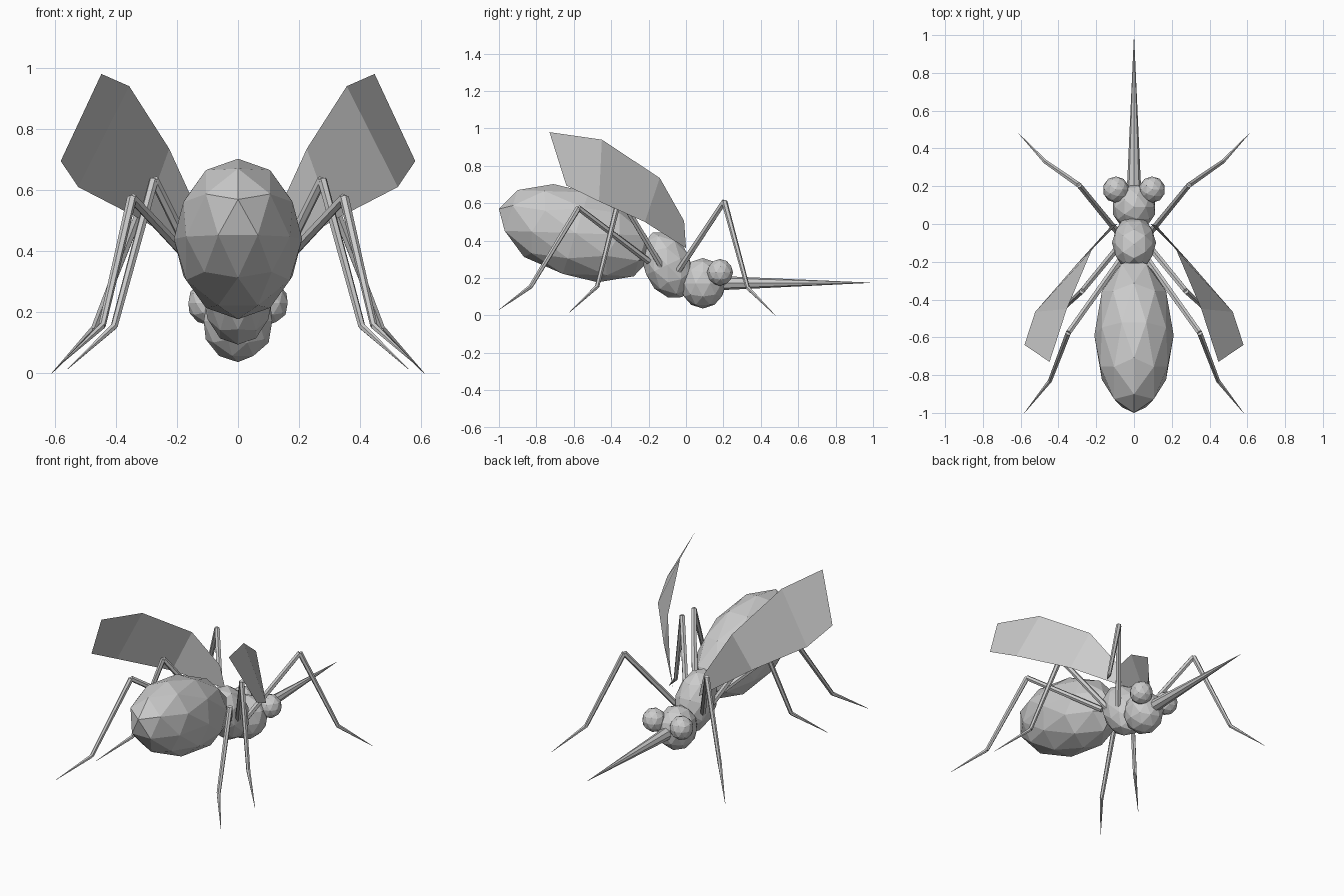
import bpy, bmesh
from math import radians
from mathutils import Vector

if "Cube" in bpy.data.objects:
    bpy.data.objects.remove(bpy.data.objects["Cube"])


def finish(name, bm):
    me = bpy.data.meshes.new(name)
    bm.to_mesh(me)
    bm.free()
    ob = bpy.data.objects.new(name, me)
    bpy.context.collection.objects.link(ob)
    return ob


def ball(name, loc, radii, tilt=0, pole_spin=0):
    """Faceted 80-face ellipsoid; tilt turns its long z axis towards -y."""
    bm = bmesh.new()
    bmesh.ops.create_icosphere(bm, subdivisions=2, radius=1)
    ob = finish(name, bm)
    for v in ob.data.vertices:
        v.co = Vector((v.co.y, v.co.x, v.co.z)) if pole_spin else v.co
        v.co = Vector(a * b for a, b in zip(v.co, radii))
    if pole_spin:
        ob.data.flip_normals()
    ob.location = loc
    ob.rotation_euler.x = radians(tilt)
    return ob


def tube(name, pts, radii, sides=6):
    """Tapered low-poly tube; every segment is its own capped cone."""
    bm = bmesh.new()
    for a, b, ra, rb in zip(pts, pts[1:], radii, radii[1:]):
        a, b = Vector(a), Vector(b)
        d = b - a
        m = d.to_track_quat('Z', 'Y').to_matrix().to_4x4()
        m.translation = (a + b) / 2
        bmesh.ops.create_cone(bm, cap_ends=True, segments=sides, radius1=ra,
                              radius2=rb, depth=d.length, matrix=m)
    return finish(name, bm)


# Body
ball("abdomen", (0, -0.59, 0.44), (0.21, 0.24, 0.43), 72.5, 1)
ball("thorax", (0, -0.10, 0.27), (0.117, 0.13, 0.19), 25, 1)
ball("head", (0, 0.09, 0.172), (0.118, 0.125, 0.135))
tube("proboscis", [(0, 0.18, 0.173), (0, 0.985, 0.175)], [0.038, 0.001], 8)

# Hip, knee, ankle and tip of each leg on the +x side
legs = {
    "front_leg": [(0.09, -0.04, 0.24), (0.29, 0.205, 0.61), (0.47, 0.33, 0.148), (0.61, 0.478, 0)],
    "middle_leg": [(0.09, -0.13, 0.26), (0.275, -0.355, 0.635), (0.405, -0.475, 0.155), (0.557, -0.625, 0.015)],
    "rear_leg": [(0.08, -0.20, 0.29), (0.347, -0.575, 0.575), (0.445, -0.83, 0.155), (0.58, -1.0, 0.03)],
}

# Wing edges from root to tip; the strip between them is creased
upper = [(0.12, -0.01, 0.505), (0.225, -0.14, 0.735), (0.356, -0.45, 0.94), (0.447, -0.73, 0.98)]
lower = [(0.09, 0.0, 0.36), (0.31, -0.22, 0.50), (0.523, -0.465, 0.61), (0.58, -0.64, 0.695)]

# Paired parts
for side, s in (("right", 1), ("left", -1)):
    ball(side + "_eye", (s * 0.096, 0.182, 0.23), (0.07, 0.07, 0.072))
    for name, pts in legs.items():
        tube(f"{side}_{name}", [(s * x, y, z) for x, y, z in pts],
             [0.018, 0.016, 0.012, 0.001])
    bm = bmesh.new()
    up = [bm.verts.new((s * x, y, z)) for x, y, z in upper]
    lo = [bm.verts.new((s * x, y, z)) for x, y, z in lower]
    for i in range(3):
        bm.faces.new((up[i], lo[i], lo[i + 1], up[i + 1]))
    finish(side + "_wing", bm)
